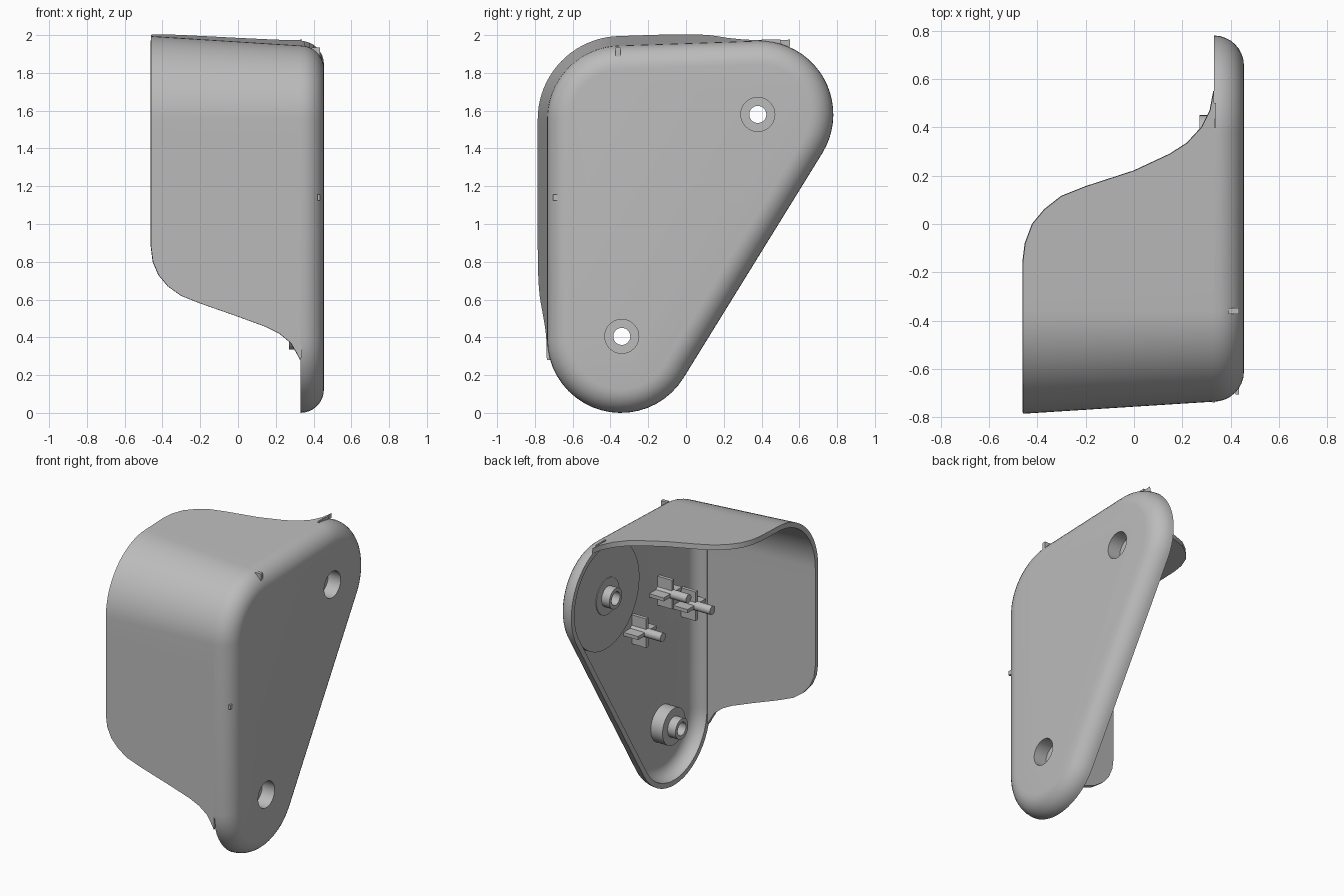
import bpy, bmesh, math
from mathutils import Vector

cube = bpy.data.objects.get("Cube")
if cube:
    bpy.data.objects.remove(cube, do_unlink=True)

grey = bpy.data.materials.new("plain_grey")
grey.use_nodes = True
grey.diffuse_color = (0.5, 0.5, 0.5, 1)
grey.node_tree.nodes["Principled BSDF"].inputs["Base Color"].default_value = (0.5, 0.5, 0.5, 1)

RIM, FILLET, WALL, R = 0.33, 0.125, 0.035, 0.39
FLOOR = RIM + FILLET - WALL
# Corner centres of the rounded triangle as (y, z): bottom, rear top, front top
CORNERS = [Vector((-0.345, 0.39)), Vector((0.39, 1.58)), Vector((-0.345, 1.555))]
HOLES = [(-0.34, 0.405), (0.38, 1.58)]


def make(name, bm, fix_normals=True):
    if fix_normals:
        bmesh.ops.recalc_face_normals(bm, faces=bm.faces[:])
    mesh = bpy.data.meshes.new(name)
    bm.to_mesh(mesh)
    bm.free()
    mesh.materials.append(grey)
    ob = bpy.data.objects.new(name, mesh)
    bpy.context.collection.objects.link(ob)
    return ob


def activate(ob):
    bpy.ops.object.select_all(action='DESELECT')
    ob.select_set(True)
    bpy.context.view_layer.objects.active = ob


def smooth(ob, angle=30):
    activate(ob)
    bpy.ops.object.shade_smooth_by_angle(angle=math.radians(angle))


def bridge(bm, a, b):
    n = len(a)
    for i in range(n):
        bm.faces.new((a[i], a[(i + 1) % n], b[(i + 1) % n], b[i]))


def arc(k, r, n=20):
    """Arc of corner k, between the normals of its two neighbouring edges."""
    c = CORNERS[k]
    d_in, d_out = c - CORNERS[k - 1], CORNERS[(k + 1) % 3] - c
    a0 = math.atan2(-d_in.x, d_in.y)
    sweep = (math.atan2(-d_out.x, d_out.y) - a0) % math.tau
    return [c + r * Vector((math.cos(a0 + sweep * i / n), math.sin(a0 + sweep * i / n)))
            for i in range(n + 1)]


def lathe(name, centre, profile, steps=40):
    """Closed ring turned about the x direction; profile holds (radius, x)."""
    bm = bmesh.new()
    rings = []
    for r, x in profile:
        rings.append([bm.verts.new((x, centre[0] + r * math.cos(math.tau * i / steps),
                                    centre[1] + r * math.sin(math.tau * i / steps)))
                      for i in range(steps)])
    for k in range(len(rings)):
        bridge(bm, rings[k - 1], rings[k])
    ob = make(name, bm)
    smooth(ob)
    return ob


def cylinder(name, x0, x1, centre, r, steps=32):
    bm = bmesh.new()
    ends = [[bm.verts.new((x, centre[0] + r * math.cos(math.tau * i / steps),
                           centre[1] + r * math.sin(math.tau * i / steps)))
             for i in range(steps)] for x in (x0, x1)]
    bridge(bm, *ends)
    for e in ends:
        bm.faces.new(e)
    return make(name, bm)


def box(name, lo, hi):
    bm = bmesh.new()
    bmesh.ops.create_cube(bm, size=1)
    for v in bm.verts:
        v.co = [(a + b) / 2 + c * (b - a) for a, b, c in zip(lo, hi, v.co)]
    return make(name, bm)


# Side plate: hollow dish with a rounded rim
bm = bmesh.new()
rings = []
for inset in (0, WALL):
    f = FILLET - inset
    layer = []
    for i in range(9):
        t = math.pi / 2 * i / 8
        r = R - inset - f * (1 - math.cos(t))
        layer.append([bm.verts.new((RIM + f * math.sin(t), p.x, p.y))
                      for k in range(3) for p in arc(k, r)])
    rings.append(layer)
loops = rings[0][::-1] + rings[1]
for a, b in zip(loops, loops[1:]):
    bridge(bm, a, b)
bm.faces.new(loops[0])
bm.faces.new(loops[-1])
plate = make("side_plate", bm)

# Screw holes through the plate
for c in HOLES:
    cutter = cylinder("hole_cutter", RIM, 0.6, c, 0.09, 40)
    cutter.hide_render = True
    activate(plate)
    mod = plate.modifiers.new("hole", 'BOOLEAN')
    mod.operation, mod.solver, mod.object = 'DIFFERENCE', 'EXACT', cutter
    bpy.ops.object.modifier_apply(modifier=mod.name)
    bpy.data.objects.remove(cutter, do_unlink=True)
smooth(plate)

# Stepped screw bosses, and the thick round pad in the rear corner
for name, c in zip(("lower_boss", "upper_boss"), HOLES):
    lathe(name, c, [(0.09, FLOOR), (0.09, 0.36), (0.045, 0.36), (0.045, 0.27),
                    (0.07, 0.27), (0.07, RIM), (0.125, RIM), (0.125, FLOOR)])
lathe("corner_pad", CORNERS[1], [(0.1, 0.335), (0.36, 0.335), (0.36, 0.37),
                                 (0.3, 0.43), (0.1, 0.43)], 64)

# Wrap-around wall: x, lower end of the front, rear end of the top
TRIM = [(-0.46, 0.88, -0.16), (-0.45, 0.8, -0.08), (-0.42, 0.73, 0.0), (-0.37, 0.67, 0.06),
        (-0.3, 0.62, 0.115), (-0.2, 0.58, 0.155), (0.0, 0.51, 0.22), (0.15, 0.455, 0.29),
        (0.22, 0.42, 0.335), (0.28, 0.37, 0.4), (0.315, 0.31, 0.47), (RIM, 0.28, 0.55)]
bm = bmesh.new()
rows = []
for x, z_low, y_rear in TRIM:
    corner = arc(2, R + 0.05 * (RIM - x) / 0.79)[::-1]
    top, front = corner[0], corner[-1]
    corner = [front] + corner[-2:0:-1] + [top]
    low = Vector((front.x, z_low))
    slope = (CORNERS[1].y - CORNERS[2].y) / (CORNERS[1].x - CORNERS[2].x)
    rear = Vector((y_rear, top.y + slope * (y_rear - top.x)))
    path = [low.lerp(front, i / 8) for i in range(8)]
    # The corner runs from the front edge up to the top edge
    path += corner
    path += [top.lerp(rear, i / 8) for i in range(1, 9)]
    rows.append([bm.verts.new((x, p.x, p.y)) for p in path])
# Order the corner so that the path climbs from front to top
n = len(rows[0])
if rows[0][8].co.z > rows[0][n - 9].co.z:
    for row, (x, z_low, y_rear) in zip(rows, TRIM):
        mid = [v.co.copy() for v in row[8:n - 8]][::-1]
        first, last = mid[0], mid[-1]
        low = Vector((x, first.y, z_low))
        rear = Vector((x, y_rear, last.z + slope * (y_rear - last.y)))
        spots = [low.lerp(first, i / 8) for i in range(8)] + mid
        spots += [last.lerp(rear, i / 8) for i in range(1, 9)]
        for v, co in zip(row, spots):
            v.co = co
for a, b in zip(rows, rows[1:]):
    for j in range(n - 1):
        bm.faces.new((a[j], b[j], b[j + 1], a[j + 1]))
wall = make("wrap_wall", bm, False)
activate(wall)
mod = wall.modifiers.new("thickness", 'SOLIDIFY')
mod.thickness, mod.offset, mod.use_even_offset = WALL, -1, True
bpy.ops.object.modifier_apply(modifier=mod.name)
smooth(wall)

# Three cross-ribbed locating pins inside the plate
for y, z in ((-0.3, 1.34), (-0.56, 1.16), (-0.02, 1.18)):
    box("pin_upright_rib", (0.31, y - 0.012, z - 0.1), (FLOOR + 0.01, y + 0.012, z + 0.1))
    box("pin_level_rib", (0.31, y - 0.1, z - 0.012), (FLOOR + 0.01, y + 0.1, z + 0.012))
    smooth(cylinder("pin", 0.19, FLOOR, (y, z), 0.03, 24))

# Small snap tabs on the rim
box("top_tab", (0.39, -0.372, 1.88), (0.435, -0.347, 1.935))
box("front_tab", (0.42, -0.705, 1.125), (0.435, -0.66, 1.155))
box("rear_tab", (0.33, 0.4, 1.955), (0.34, 0.5, 1.978))
box("lower_tab", (0.325, -0.738, 0.29), (0.335, -0.71, 0.36))
